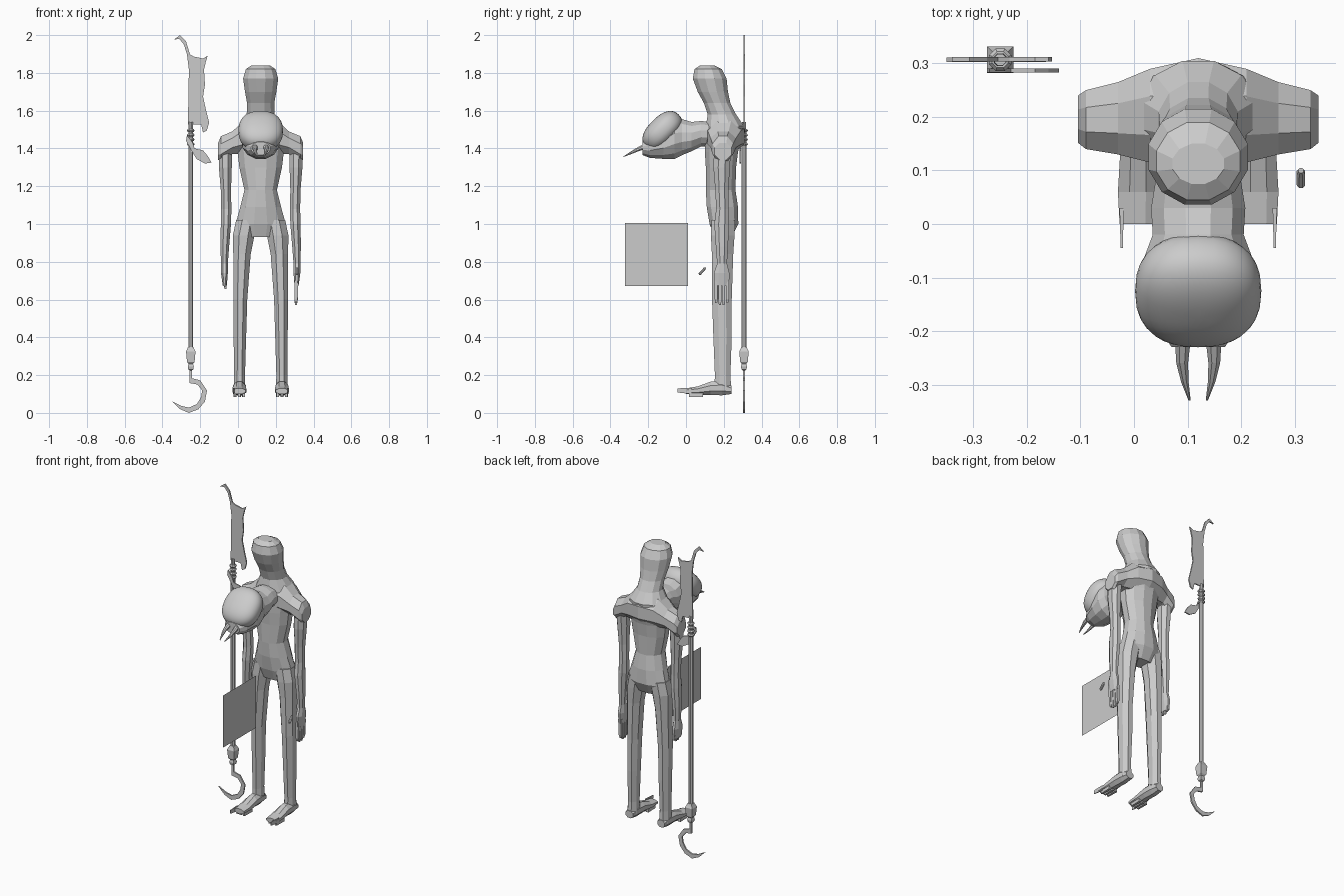
import bpy, bmesh, math
from mathutils import Vector, Matrix

grey = bpy.data.materials.new("stone grey")
grey.diffuse_color = (0.6, 0.6, 0.6, 1)
CX = 0.12  # the body's mirror line


def finish(name, bm):
    bmesh.ops.recalc_face_normals(bm, faces=bm.faces)
    me = bpy.data.meshes.new(name)
    bm.to_mesh(me)
    bm.free()
    me.materials.append(grey)
    ob = bpy.data.objects.new(name, me)
    bpy.context.collection.objects.link(ob)
    return ob


def loft(name, rings, axis="Z", n=8):
    """Rings are (x0, x1, y0, y1, z0, z1) boxes, flat along the axis, each holding an n-sided section."""
    bm = bmesh.new()
    loops = []
    k = "XYZ".index(axis)
    i, j = [a for a in range(3) if a != k]
    for r in rings:
        c = [(r[2 * a] + r[2 * a + 1]) / 2 for a in range(3)]
        h = [(r[2 * a + 1] - r[2 * a]) / 2 for a in range(3)]
        loop = []
        for s in range(n):
            t = 2 * math.pi * (s + 0.5) / n
            p = list(c)
            p[i] += h[i] * math.cos(t) / math.cos(math.pi / n)
            p[j] += h[j] * math.sin(t) / math.cos(math.pi / n)
            loop.append(bm.verts.new(p))
        loops.append(loop)
    for a, b in zip(loops, loops[1:]):
        for s in range(n):
            bm.faces.new((a[s], a[(s + 1) % n], b[(s + 1) % n], b[s]))
    bm.faces.new(loops[0])
    bm.faces.new(loops[-1])
    return finish(name, bm)


def column(name, rows, n=8):
    """Rows are (z, centre x, half width, y0, y1)."""
    return loft(name, [(x - w, x + w, a, b, z, z) for z, x, w, a, b in rows], "Z", n)


def beam(name, rows, n=8):
    """Rows are (y, centre x, half width, z0, z1)."""
    return loft(name, [(x - w, x + w, y, y, a, b) for y, x, w, a, b in rows], "Y", n)


def plate(name, pts, y, t):
    """Extruded outline in the x-z plane."""
    bm = bmesh.new()
    f = bm.faces.new([bm.verts.new((x, y - t / 2, z)) for x, z in pts])
    ext = bmesh.ops.extrude_face_region(bm, geom=[f])
    for v in ext["geom"]:
        if isinstance(v, bmesh.types.BMVert):
            v.co.y += t
    bmesh.ops.triangulate(bm, faces=[f for f in bm.faces if len(f.verts) > 4])
    return finish(name, bm)


# Torso, neck and tall head in one skin
column("torso_and_head", [(z, CX, w, a, b) for z, w, a, b in [
    (0.93, 0.10, 0.15, 0.24), (1.00, 0.133, 0.125, 0.277), (1.09, 0.108, 0.11, 0.275),
    (1.18, 0.086, 0.105, 0.262), (1.30, 0.113, 0.105, 0.265), (1.38, 0.122, 0.10, 0.275),
    (1.46, 0.14, 0.10, 0.295), (1.52, 0.11, 0.105, 0.305), (1.58, 0.074, 0.115, 0.265),
    (1.64, 0.072, 0.095, 0.235), (1.70, 0.083, 0.062, 0.222), (1.77, 0.093, 0.036, 0.215),
    (1.82, 0.078, 0.045, 0.19), (1.84, 0.048, 0.075, 0.15)]], 12)

for side, label in ((-1, "left"), (1, "right")):
    def X(off):
        return CX + side * off

    # Shoulder
    loft(label + "_shoulder", [(X(o), X(o), a, b, c, d) for o, a, b, c, d in [
        (0.0, 0.11, 0.31, 1.37, 1.56), (0.09, 0.115, 0.29, 1.37, 1.545),
        (0.15, 0.13, 0.265, 1.37, 1.49), (0.21, 0.14, 0.25, 1.33, 1.465),
        (0.225, 0.152, 0.24, 1.34, 1.43)]], "X")
    # Arm down to the palm
    column(label + "_arm", [(z, X(o), w, a, b) for z, o, w, a, b in [
        (1.42, 0.188, 0.035, 0.15, 0.24), (1.30, 0.187, 0.034, 0.145, 0.232),
        (1.18, 0.184, 0.027, 0.155, 0.225), (1.08, 0.182, 0.027, 0.16, 0.225),
        (1.00, 0.184, 0.027, 0.15, 0.228), (0.88, 0.19, 0.023, 0.158, 0.222),
        (0.79, 0.192, 0.018, 0.165, 0.217), (0.74, 0.192, 0.018, 0.147, 0.23),
        (0.675, 0.19, 0.011, 0.15, 0.228)]])
    # Fingers, shorter on the closed hand
    tip = 0.57 if side > 0 else 0.655
    for i in range(4):
        y = 0.16 + i * 0.0195
        end = tip + (0.012 if i in (0, 3) else 0)
        column(f"{label}_finger_{i + 1}", [(0.70, X(0.19), 0.01, y - 0.008, y + 0.008),
               (end + 0.02, X(0.188), 0.008, y - 0.008, y + 0.008),
               (end, X(0.186), 0.005, y - 0.005, y + 0.005)], 4)
    # Leg
    column(label + "_leg", [(z, X(o), w, a, b) for z, o, w, a, b in [
        (1.02, 0.075, 0.055, 0.135, 0.26), (0.94, 0.09, 0.057, 0.132, 0.257),
        (0.84, 0.099, 0.046, 0.137, 0.25), (0.60, 0.108, 0.037, 0.138, 0.242),
        (0.40, 0.11, 0.033, 0.145, 0.242), (0.20, 0.112, 0.029, 0.153, 0.235),
        (0.12, 0.112, 0.031, 0.15, 0.24)]])
    # Foot with a long thin outer toe and small claws under the front
    beam(label + "_foot", [(y, X(o), w, a, b) for y, o, w, a, b in [
        (0.24, 0.112, 0.026, 0.10, 0.145), (0.19, 0.112, 0.033, 0.093, 0.17),
        (0.13, 0.112, 0.034, 0.095, 0.165), (0.06, 0.113, 0.037, 0.095, 0.14),
        (0.0, 0.113, 0.034, 0.10, 0.13)]])
    beam(label + "_outer_toe", [(0.03, X(0.143), 0.004, 0.10, 0.132),
                                (-0.045, X(0.143), 0.002, 0.108, 0.13)], 4)
    for i in range(3):
        beam(f"{label}_claw_{i + 1}", [(0.09, X(0.09 + i * 0.023), 0.008, 0.085, 0.105),
             (0.015, X(0.09 + i * 0.023), 0.006, 0.085, 0.105)], 4)
    # Tusk
    beam(label + "_tusk", [(y, X(o), w, z - w, z + w) for y, o, w, z in [
        (-0.19, 0.022, 0.014, 1.415), (-0.225, 0.029, 0.014, 1.408), (-0.26, 0.03, 0.011, 1.393),
        (-0.295, 0.025, 0.007, 1.375), (-0.33, 0.016, 0.002, 1.357)]])

# Second head thrust out of the chest
beam("chest_head", [(y, CX, w, a, b) for y, w, a, b in [
    (0.14, 0.075, 1.41, 1.54), (0.08, 0.08, 1.41, 1.545), (0.03, 0.088, 1.385, 1.54),
    (-0.02, 0.085, 1.365, 1.555), (-0.06, 0.10, 1.345, 1.56), (-0.12, 0.095, 1.345, 1.5),
    (-0.19, 0.075, 1.35, 1.46), (-0.23, 0.05, 1.365, 1.435)]], 12)

# Rounded, slightly boxy shell over that head
bm = bmesh.new()
bmesh.ops.create_uvsphere(bm, u_segments=32, v_segments=20, radius=1)
turn = Matrix.Rotation(math.radians(45), 3, "X")
for v in bm.verts:
    p = Vector([math.copysign(abs(c) ** 0.85, c) for c in v.co])
    v.co = turn @ Vector((p.x * 0.118, p.y * 0.122, p.z * 0.074)) + Vector((CX, -0.125, 1.493))
for f in bm.faces:
    f.smooth = True
finish("head_shell", bm)

# Loose thumb beside the open hand
column("thumb", [(0.73, 0.312, 0.005, 0.068, 0.078), (0.74, 0.312, 0.008, 0.067, 0.086),
                 (0.76, 0.312, 0.008, 0.086, 0.104), (0.77, 0.312, 0.005, 0.095, 0.105)])

# Flat upright sheet on the mirror line
bm = bmesh.new()
bm.faces.new([bm.verts.new((CX, y, z)) for y, z in
              ((-0.323, 0.673), (0.01, 0.673), (0.01, 1.005), (-0.323, 1.005))])
finish("flat_sheet", bm)

# Polearm: shaft, grip rings and lower fitting
PX, PY = -0.25, 0.307


def round_part(name, rows, n=8):
    return column(name, [(z, PX, r, PY - r, PY + r) for z, r in rows], n)


round_part("shaft", [(0.30, 0.013), (1.46, 0.013), (1.54, 0.011)])
for i in range(4):
    z = 1.415 + i * 0.024
    round_part(f"grip_ring_{i + 1}", [(z, 0.015), (z + 0.008, 0.021), (z + 0.016, 0.015)])
round_part("lower_fitting", [(0.16, 0.006), (0.225, 0.006), (0.23, 0.013), (0.245, 0.016),
           (0.26, 0.012), (0.27, 0.02), (0.325, 0.025), (0.335, 0.02), (0.35, 0.014)], 4)

# Hook at the foot of the polearm
plate("hook", [(-0.256, 0.187), (-0.20, 0.172), (-0.164, 0.119), (-0.175, 0.06), (-0.21, 0.019),
      (-0.26, 0.0), (-0.307, 0.02), (-0.35, 0.062), (-0.30, 0.037), (-0.26, 0.028), (-0.217, 0.047),
      (-0.195, 0.085), (-0.19, 0.12), (-0.215, 0.15), (-0.256, 0.158)], PY, 0.009)

# Upper cleaver blade with its curled tip
plate("cleaver_blade", [(-0.34, 1.976), (-0.307, 2.0), (-0.275, 1.966), (-0.254, 1.897),
      (-0.233, 1.886), (-0.185, 1.876), (-0.16, 1.892), (-0.17, 1.86), (-0.18, 1.817),
      (-0.175, 1.738), (-0.185, 1.675), (-0.17, 1.606), (-0.153, 1.537), (-0.165, 1.495),
      (-0.185, 1.484), (-0.195, 1.526), (-0.265, 1.526), (-0.26, 1.817), (-0.27, 1.897),
      (-0.286, 1.95), (-0.31, 1.98)], 0.308, 0.008)

# Small side blade under the grip
plate("side_blade", [(-0.27, 1.47), (-0.24, 1.43), (-0.23, 1.40), (-0.185, 1.39), (-0.16, 1.36),
      (-0.14, 1.325), (-0.175, 1.32), (-0.22, 1.345), (-0.25, 1.395), (-0.275, 1.44)], 0.287, 0.007)
